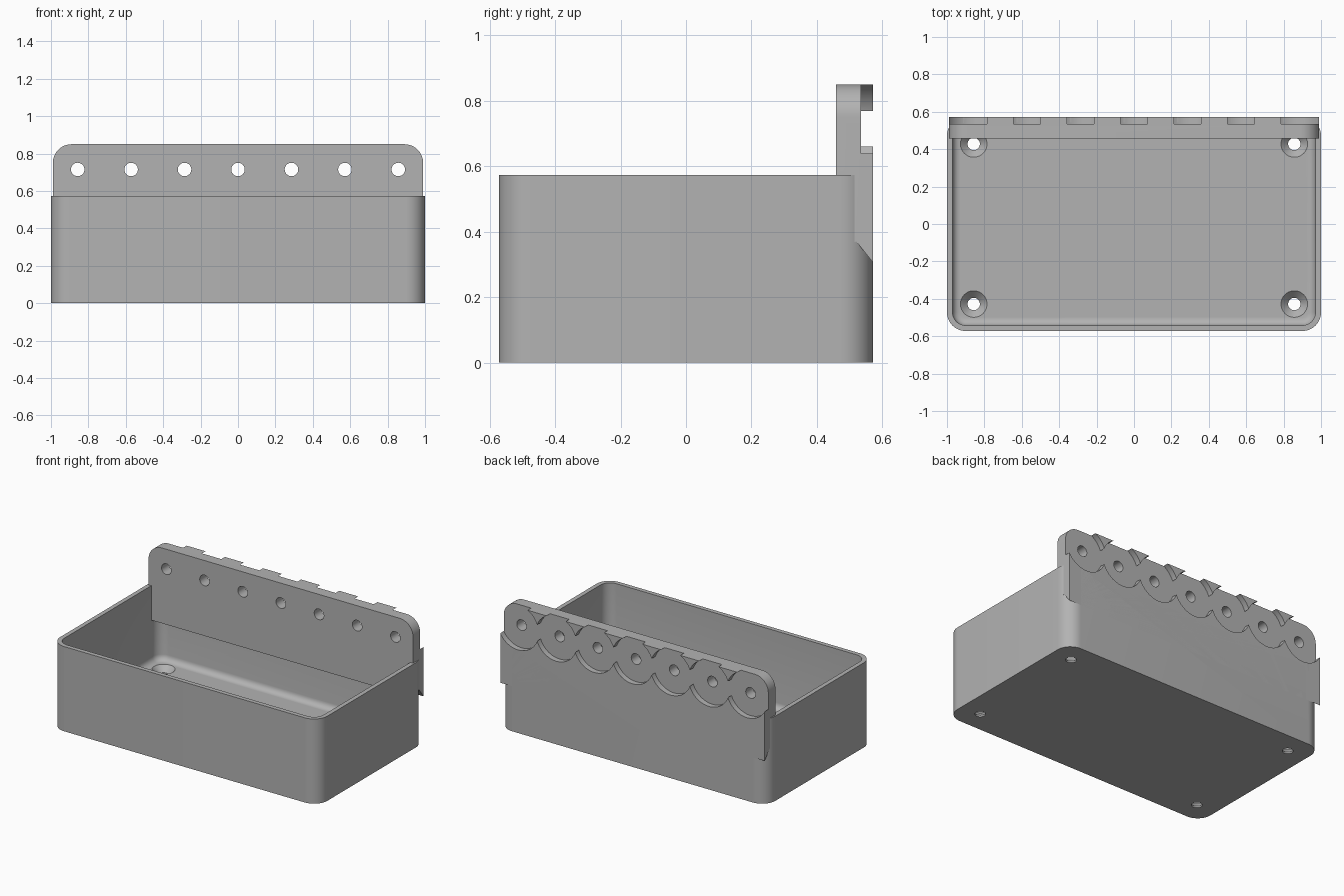
import bpy, bmesh, math
from mathutils import Matrix, Vector

HALF_X, HALF_Y, RIM = 1.0, 0.572, 0.573
WALL, FLOOR, CORNER = 0.03, 0.05, 0.1
PLATE_X, PLATE_TOP = 0.99, 0.85
HOLE_Z, PITCH = 0.715, 0.2857

cube = bpy.data.objects.get("Cube")
if cube:
    bpy.data.objects.remove(cube, do_unlink=True)

grey = bpy.data.materials.new("plain grey")
grey.use_nodes = True
colour = (0.45, 0.45, 0.45, 1)
grey.diffuse_color = colour
grey.node_tree.nodes["Principled BSDF"].inputs["Base Color"].default_value = colour


def to_object(name, bm):
    bmesh.ops.recalc_face_normals(bm, faces=bm.faces)
    mesh = bpy.data.meshes.new(name)
    bm.to_mesh(mesh)
    bm.free()
    mesh.materials.append(grey)
    obj = bpy.data.objects.new(name, mesh)
    bpy.context.collection.objects.link(obj)
    return obj


def prism(points, offset):
    """Extrude a closed outline along an offset."""
    bm = bmesh.new()
    face = bm.faces.new([bm.verts.new(p) for p in points])
    new = bmesh.ops.extrude_face_region(bm, geom=[face])["geom"]
    verts = [g for g in new if isinstance(g, bmesh.types.BMVert)]
    bmesh.ops.translate(bm, vec=Vector(offset), verts=verts)
    return bm


def rounded_rect(hx, hy, r, steps=12):
    pts = []
    for i, (sx, sy) in enumerate([(1, 1), (-1, 1), (-1, -1), (1, -1)]):
        for k in range(steps + 1):
            a = math.pi / 2 * (i + k / steps)
            pts.append((sx * (hx - r) + r * math.cos(a), sy * (hy - r) + r * math.sin(a)))
    return pts


def cone(name, r1, r2, depth, centre, along_y=False):
    bm = bmesh.new()
    bmesh.ops.create_cone(bm, cap_ends=True, segments=64, radius1=r1, radius2=r2, depth=depth)
    turn = Matrix.Rotation(math.pi / 2, 4, 'X') if along_y else Matrix()
    bm.transform(Matrix.Translation(centre) @ turn)
    return to_object(name, bm)


def cut(obj, cutters):
    """Subtract each cutter, then bake the result and drop the cutters."""
    for c in cutters:
        c.hide_render = True
        mod = obj.modifiers.new("cut", 'BOOLEAN')
        mod.operation, mod.solver, mod.object = 'DIFFERENCE', 'EXACT', c
    bpy.context.view_layer.update()
    graph = bpy.context.evaluated_depsgraph_get()
    mesh = bpy.data.meshes.new_from_object(obj.evaluated_get(graph))
    obj.modifiers.clear()
    obj.data = mesh
    for c in cutters:
        bpy.data.objects.remove(c, do_unlink=True)


def scallops():
    """Round pockets in the rear, one behind each mounting hole."""
    return [cone("scallop", 0.153, 0.153, 0.1, (i * PITCH, 0.584, HOLE_Z), True)
            for i in range(-3, 4)]


# Open bin with a filleted floor
outline = rounded_rect(HALF_X, HALF_Y, CORNER)
tray = to_object("bin", prism([(x, y, 0) for x, y in outline], (0, 0, RIM)))
inner = rounded_rect(HALF_X - WALL, HALF_Y - WALL, CORNER - WALL)
bm = prism([(x, y, FLOOR) for x, y in inner], (0, 0, RIM))
low = [e for e in bm.edges if all(v.co.z < FLOOR + 0.001 for v in e.verts)]
bmesh.ops.bevel(bm, geom=low, offset=0.04, segments=5, profile=0.5, affect='EDGES')
cutters = [to_object("cavity", bm)]

# Countersunk floor holes
for sx in (-1, 1):
    for sy in (-1, 1):
        x, y = sx * 0.857, sy * 0.428
        cutters.append(cone("drill", 0.033, 0.033, 0.3, (x, y, 0)))
        cutters.append(cone("countersink", 0.033, 0.072, 0.04, (x, y, FLOOR - 0.019)))
cut(tray, cutters + scallops())

# Mounting plate: side profile with an arched underside
side = [(0.458, PLATE_TOP), (0.458, 0.34), (0.52, 0.37), (HALF_Y, 0.305), (HALF_Y, PLATE_TOP)]
bm = prism([(-PLATE_X, y, z) for y, z in side], (2 * PLATE_X, 0, 0))
ends = [e for e in bm.edges
        if all(v.co.z > PLATE_TOP - 0.001 for v in e.verts)
        and abs(e.verts[0].co.x - e.verts[1].co.x) < 0.001]
bmesh.ops.bevel(bm, geom=ends, offset=0.1, segments=12, profile=0.5, affect='EDGES')
plate = to_object("mounting_plate", bm)
drills = [cone("drill", 0.036, 0.036, 0.4, (i * PITCH, 0.5, HOLE_Z), True)
          for i in range(-3, 4)]
cut(plate, drills + scallops())

# Smooth the curved areas, keep the edges sharp
for obj in (tray, plate):
    bpy.ops.object.select_all(action='DESELECT')
    obj.select_set(True)
    bpy.context.view_layer.objects.active = obj
    bpy.ops.object.shade_smooth_by_angle(angle=math.radians(30))
